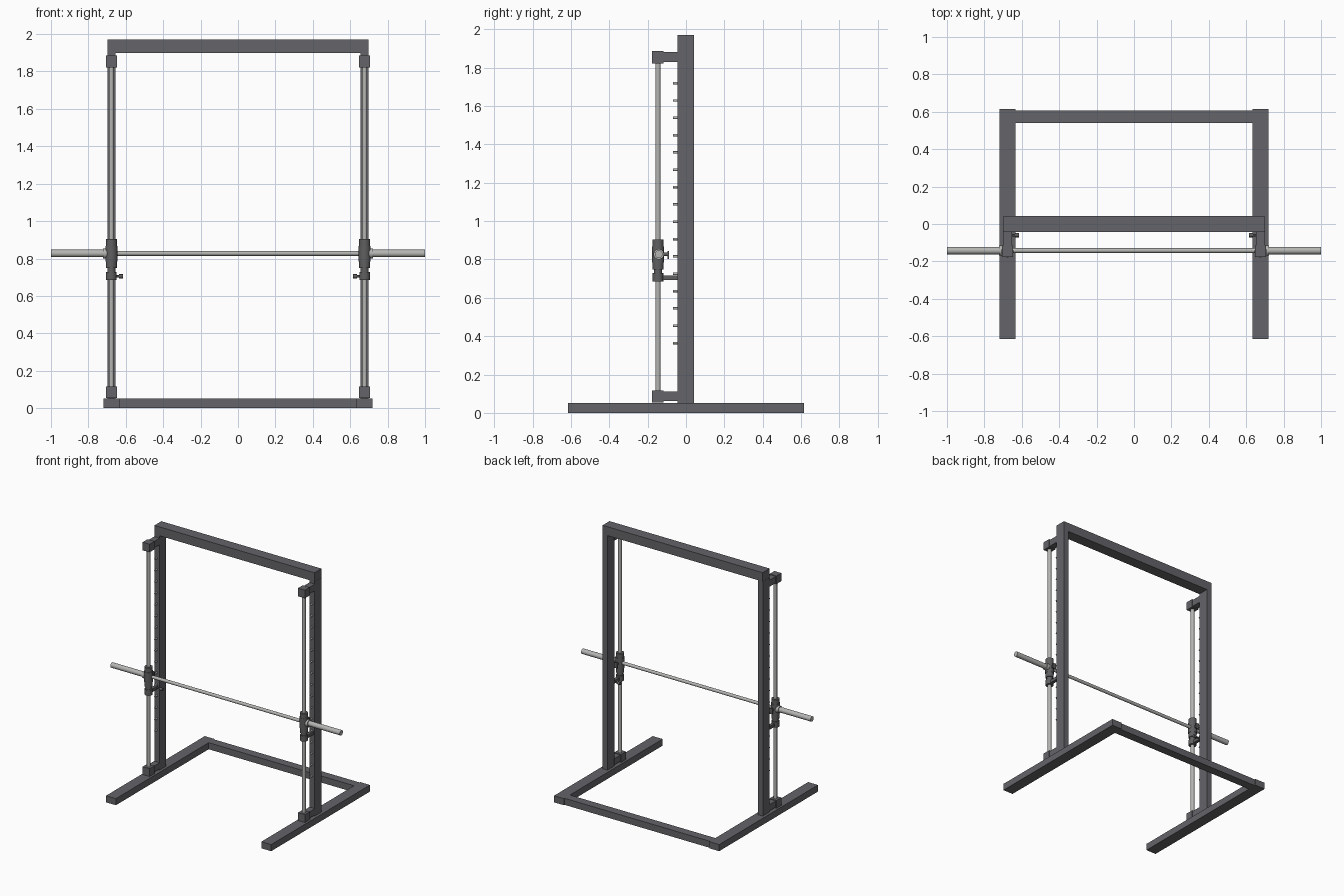
import bpy
import math
from mathutils import Vector

if "Cube" in bpy.data.objects:
    bpy.data.objects.remove(bpy.data.objects["Cube"])


def material(name, rgb):
    m = bpy.data.materials.new(name)
    m.diffuse_color = (*rgb, 1)
    m.use_nodes = True
    m.node_tree.nodes["Principled BSDF"].inputs["Base Color"].default_value = m.diffuse_color
    return m


FRAME = material("frame_grey", (0.128, 0.128, 0.142))
STEEL = material("bright_steel", (0.46, 0.46, 0.45))
FITTING = material("fitting_grey", (0.115, 0.115, 0.12))


def box(name, lo, hi, mat):
    """Box between two opposite corners."""
    lo, hi = Vector(lo), Vector(hi)
    bpy.ops.mesh.primitive_cube_add(size=1, location=(lo + hi) / 2)
    ob = bpy.context.object
    ob.name = name
    ob.scale = [abs(v) for v in hi - lo]
    bpy.ops.object.transform_apply(location=False, rotation=False, scale=True)
    ob.data.materials.append(mat)
    return ob


def rod(name, a, b, r, mat, sides=24):
    """Round bar from point a to point b."""
    a, b = Vector(a), Vector(b)
    d = b - a
    bpy.ops.mesh.primitive_cylinder_add(vertices=sides, radius=r, depth=d.length,
                                        location=(a + b) / 2)
    ob = bpy.context.object
    ob.name = name
    ob.rotation_euler = d.to_track_quat('Z', 'Y').to_euler()
    ob.data.materials.append(mat)
    bpy.ops.object.shade_smooth_by_angle(angle=math.radians(40))
    return ob


X = 0.677      # centre of each side assembly
Y = -0.146     # guide rod line
YB = -0.142    # barbell line
BAR = 0.827    # barbell height

# Cross members
box("top_beam", (-0.698, -0.044, 1.90), (0.698, 0.042, 1.97), FRAME)
box("rear_base_beam", (-0.64, 0.54, 0.0), (0.64, 0.607, 0.052), FRAME)

# Barbell shaft
rod("bar_shaft", (-0.72, YB, BAR), (0.72, YB, BAR), 0.0125, STEEL)

for s, side in ((-1, "left"), (1, "right")):
    x = s * X
    # Base rail and upright
    box(side + "_base_rail", (x - 0.043, -0.615, 0), (x + 0.043, 0.615, 0.052), FRAME)
    box(side + "_upright", (x - 0.022, -0.044, 0.052), (x + 0.022, 0.042, 1.90), FRAME)

    # Guide rod with its end brackets
    rod(side + "_guide_rod", (x, Y, 0.08), (x, Y, 1.86), 0.0135, STEEL)
    for end, z0, z1 in (("lower", 0.055, 0.117), ("upper", 1.822, 1.886)):
        box(f"{side}_{end}_bracket", (x - 0.03, -0.177, z0), (x + 0.03, -0.116, z1), FRAME)
        box(f"{side}_{end}_bracket_arm", (x - 0.024, -0.12, z0 + 0.007),
            (x + 0.024, -0.04, z1 - 0.005), FRAME)

    # Sliding carriage: sleeve, thicker middle and bottom ring
    rod(side + "_carriage", (x, Y, 0.748), (x, Y, 0.903), 0.0295, FITTING)
    rod(side + "_carriage_middle", (x, Y, 0.785), (x, Y, 0.868), 0.0325, FITTING)
    rod(side + "_carriage_ring", (x, Y, 0.728), (x, Y, 0.75), 0.022, FITTING)

    # Carriage hook facing the pegs
    rod(side + "_hook_stem", (x, -0.118, BAR), (x, -0.095, BAR), 0.010, FITTING)
    box(side + "_hook_plate", (x - 0.014, -0.097, BAR - 0.026),
        (x + 0.014, -0.088, BAR + 0.018), FITTING)

    # Barbell sleeve and collar
    rod(side + "_bar_sleeve", (s * 0.70, YB, BAR), (s * 1.0, YB, BAR), 0.02, STEEL)
    rod(side + "_bar_collar", (s * 0.70, YB, BAR), (s * 0.722, YB, BAR), 0.027, STEEL)

    # Safety stop: clamp, arm and pull knob
    rod(side + "_stop_clamp", (x, Y, 0.685), (x, Y, 0.729), 0.0285, FITTING)
    box(side + "_stop_arm", (x - 0.012, -0.125, 0.692), (x + 0.012, -0.044, 0.716), FITTING)
    rod(side + "_stop_pin", (x, -0.06, 0.705), (s * 0.63, -0.06, 0.705), 0.006, FITTING, 16)
    rod(side + "_stop_knob", (s * 0.635, -0.06, 0.705), (s * 0.614, -0.06, 0.705),
        0.011, FITTING, 16)

    # Row of hook pegs on the upright
    for i in range(16):
        z = 0.364 + i * 0.0903
        rod(f"{side}_peg_{i + 1}", (x, -0.069, z), (x, -0.04, z), 0.0065, STEEL, 12)
